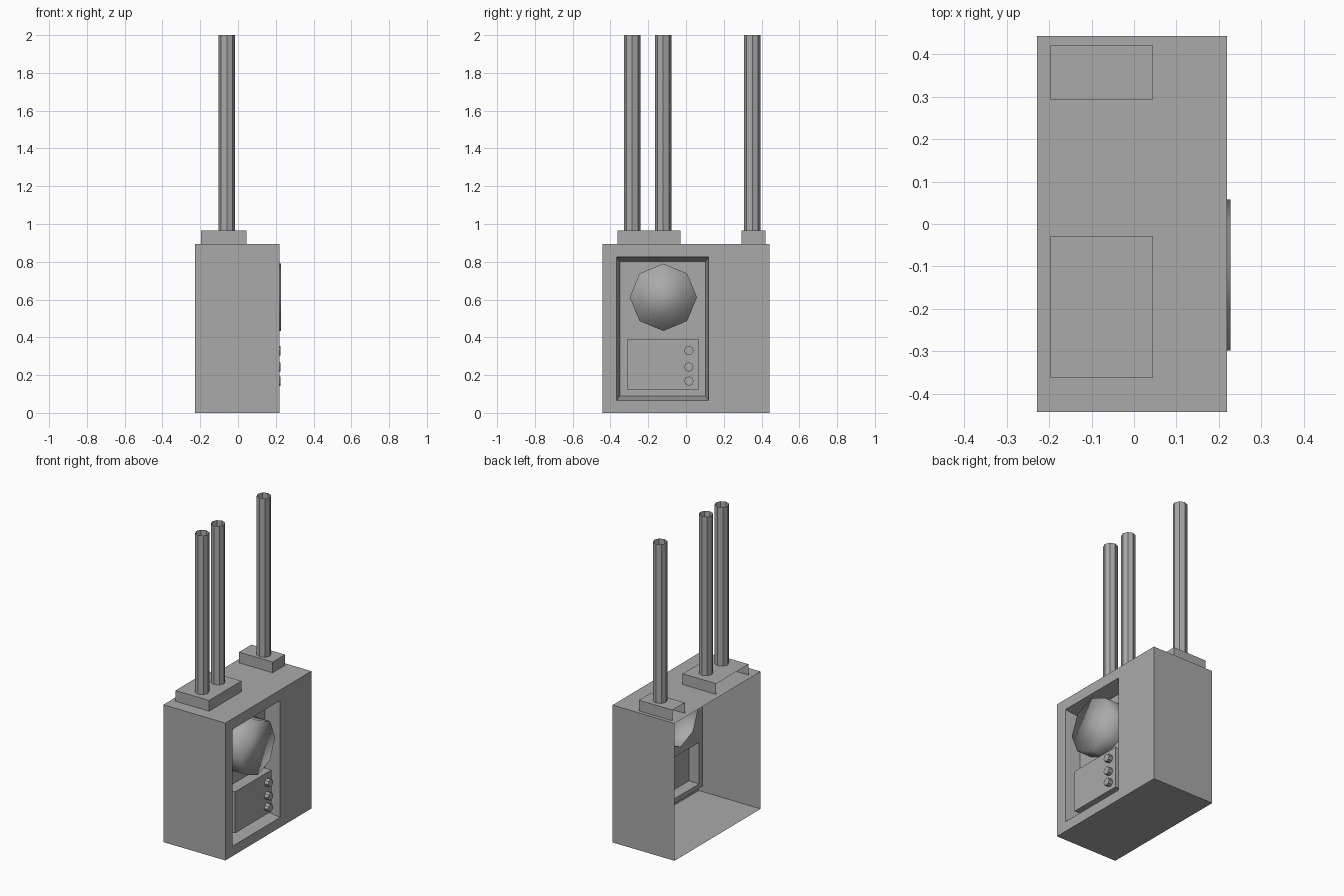
import bpy, bmesh, math
from mathutils import Vector

cube = bpy.data.objects.get("Cube")
if cube:
    bpy.data.objects.remove(cube, do_unlink=True)

grey = bpy.data.materials.new("plain grey")
grey.use_nodes = True
COLOUR = (0.4, 0.4, 0.4, 1)
grey.diffuse_color = COLOUR
grey.node_tree.nodes["Principled BSDF"].inputs["Base Color"].default_value = COLOUR


def rect(bm, x, y0, y1, z0, z1):
    """Ring of four vertices in a plane of constant x."""
    return [bm.verts.new((x, y, z)) for y, z in ((y0, z0), (y1, z0), (y1, z1), (y0, z1))]


def circle(bm, centre, radius, axis, sides=8):
    """Ring of vertices around the x or z axis."""
    ring = []
    for i in range(sides):
        a = math.tau * i / sides
        c, s = radius * math.cos(a), radius * math.sin(a)
        offset = (0, c, s) if axis == "x" else (c, s, 0)
        ring.append(bm.verts.new(Vector(centre) + Vector(offset)))
    return ring


def bridge(bm, a, b):
    n = len(a)
    for i in range(n):
        j = (i + 1) % n
        bm.faces.new((a[i], a[j], b[j], b[i]))


def loop_edges(bm, ring):
    out = []
    for i, v in enumerate(ring):
        w = ring[(i + 1) % len(ring)]
        out.append(bm.edges.get((v, w)) or bm.edges.new((v, w)))
    return out


def finish(bm, name, smooth=False):
    mesh = bpy.data.meshes.new(name)
    for f in bm.faces:
        f.smooth = smooth
    bm.to_mesh(mesh)
    bm.free()
    mesh.materials.append(grey)
    obj = bpy.data.objects.new(name, mesh)
    bpy.context.collection.objects.link(obj)
    return obj


BACK, FACE, FLOOR, TIP = -0.228, 0.219, 0.122, 0.227
TOP = 0.895
PANEL = (-0.31, 0.065, 0.12, 0.39)
DISH_Y, DISH_Z, DISH_R = -0.12, 0.612, 0.178

# Cabinet shell, open at one side, with a tapered recess in the other
bm = bmesh.new()
back = rect(bm, BACK, -0.443, 0.443, 0, TOP)
face = rect(bm, FACE, -0.443, 0.443, 0, TOP)
mouth = rect(bm, FACE, -0.367, 0.12, 0.065, 0.826)
floor = rect(bm, FLOOR, -0.35, 0.104, 0.09, 0.802)
bridge(bm, back, face)
bridge(bm, face, mouth)
bridge(bm, mouth, floor)
# Recess floor with openings behind the drum and the panel
edges = loop_edges(bm, floor)
edges += loop_edges(bm, rect(bm, FLOOR, *PANEL))
edges += loop_edges(bm, circle(bm, (FLOOR, DISH_Y, DISH_Z), DISH_R, "x"))
bmesh.ops.triangle_fill(bm, use_beauty=True, use_dissolve=False, edges=edges, normal=(1, 0, 0))
finish(bm, "cabinet_shell")

# Control panel box
bm = bmesh.new()
front = rect(bm, 0.196, *PANEL)
bridge(bm, rect(bm, FLOOR, *PANEL), front)
bm.faces.new(front)
finish(bm, "control_panel")

# Smooth-shaded eight-sided drum
bm = bmesh.new()
cap = circle(bm, (TIP, DISH_Y, DISH_Z), DISH_R, "x")
bridge(bm, circle(bm, (FLOOR, DISH_Y, DISH_Z), DISH_R, "x"), cap)
bm.faces.new(cap)
finish(bm, "round_drum", smooth=True)

# Knobs
for i, z in enumerate((0.33, 0.243, 0.168)):
    bm = bmesh.new()
    cap = circle(bm, (0.225, 0.015, z), 0.025, "x")
    bridge(bm, circle(bm, (0.196, 0.015, z), 0.025, "x"), cap)
    bm.faces.new(cap)
    finish(bm, f"knob_{i + 1}")

# Pipe bases, open on the same side as the cabinet
BASE_TOP = 0.965
for name, y0, y1 in (("wide_pipe_base", -0.362, -0.03), ("narrow_pipe_base", 0.293, 0.42)):
    bm = bmesh.new()
    outer = rect(bm, 0.045, y0, y1, TOP, BASE_TOP)
    inner = rect(bm, -0.197, y0, y1, TOP, BASE_TOP)
    bm.faces.new(outer)
    for i in (1, 2, 3):
        j = (i + 1) % 4
        bm.faces.new((inner[i], inner[j], outer[j], outer[i]))
    finish(bm, name)

# Open tubes
for i, y in enumerate((-0.285, -0.121, 0.351)):
    bm = bmesh.new()
    bridge(bm, circle(bm, (-0.059, y, BASE_TOP), 0.043, "z"),
           circle(bm, (-0.059, y, 2), 0.043, "z"))
    finish(bm, f"pipe_{i + 1}")
